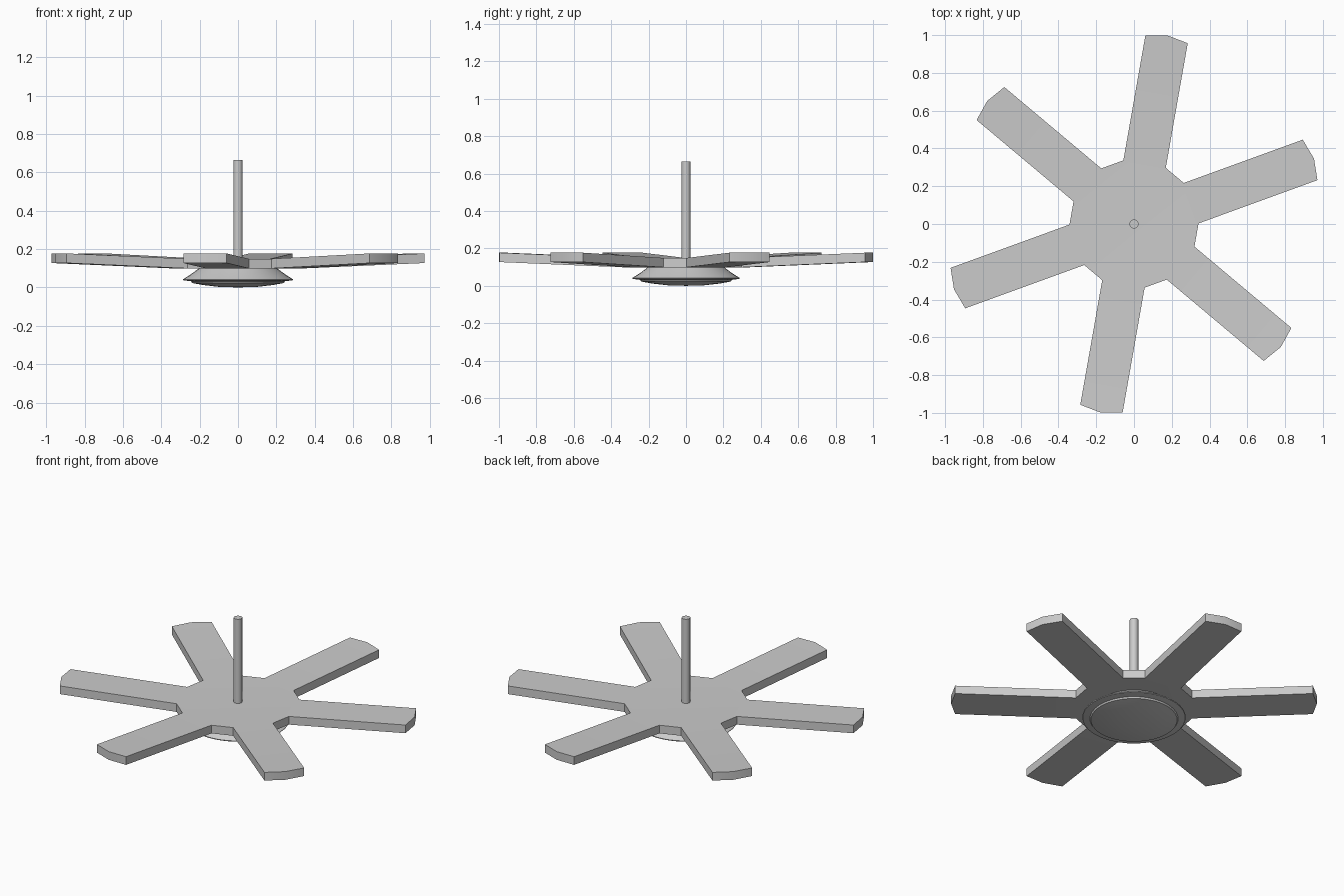
import bpy, bmesh
from math import radians, sin, cos, pi

if "Cube" in bpy.data.objects:
    bpy.data.objects.remove(bpy.data.objects["Cube"])

def finish(name, bm, smooth=30):
    bmesh.ops.remove_doubles(bm, verts=bm.verts, dist=1e-5)
    bmesh.ops.recalc_face_normals(bm, faces=bm.faces)
    me = bpy.data.meshes.new(name)
    bm.to_mesh(me)
    bm.free()
    ob = bpy.data.objects.new(name, me)
    bpy.context.collection.objects.link(ob)
    bpy.ops.object.select_all(action='DESELECT')
    ob.select_set(True)
    bpy.context.view_layer.objects.active = ob
    bpy.ops.object.shade_smooth_by_angle(angle=radians(smooth))
    return ob

def lathe(name, profile, n):
    bm = bmesh.new()
    vs = [bm.verts.new((r, 0, z)) for r, z in profile]
    es = [bm.edges.new(p) for p in zip(vs, vs[1:])]
    bmesh.ops.spin(bm, geom=vs + es, axis=(0, 0, 1), cent=(0, 0, 0),
                   angle=2 * pi, steps=n, use_duplicate=False)
    return finish(name, bm)

# Six blades rising slightly from a flat hub, one plate
W, R0, R1, R2 = 0.114, 0.322, 0.992, 1.014
Z_HUB, RISE, THICK = 0.099, 0.028, 0.05
outline = [(R0, -W), (R1, -W), (R2, 0), (R1, W), (R0, W)]
bm = bmesh.new()
hub = []
for k in range(6):
    a = radians(20 + 60 * k)
    vs = [bm.verts.new((x * cos(a) - y * sin(a), x * sin(a) + y * cos(a),
                        Z_HUB + RISE * (x - R0) / (R1 - R0)))
          for x, y in outline]
    bm.faces.new(vs)
    hub += [vs[0], vs[-1]]
bm.faces.new(hub)
ext = bmesh.ops.extrude_face_region(bm, geom=bm.faces[:], use_keep_orig=True)
for g in ext["geom"]:
    if isinstance(g, bmesh.types.BMVert):
        g.co.z += THICK
finish("blades", bm)

# Lamp housing under the hub: flared cone, thin rim, shallow dome
lathe("lamp_housing", [(0, 0.102), (0.20, 0.102), (0.245, 0.069), (0.287, 0.042),
                       (0.285, 0.037), (0.245, 0.032), (0.24, 0.023),
                       (0.18, 0.012), (0.10, 0.003), (0, 0)], 32)

# Hanging rod
lathe("rod", [(0, 0.11), (0.024, 0.11), (0.024, 0.664), (0, 0.664)], 16)
